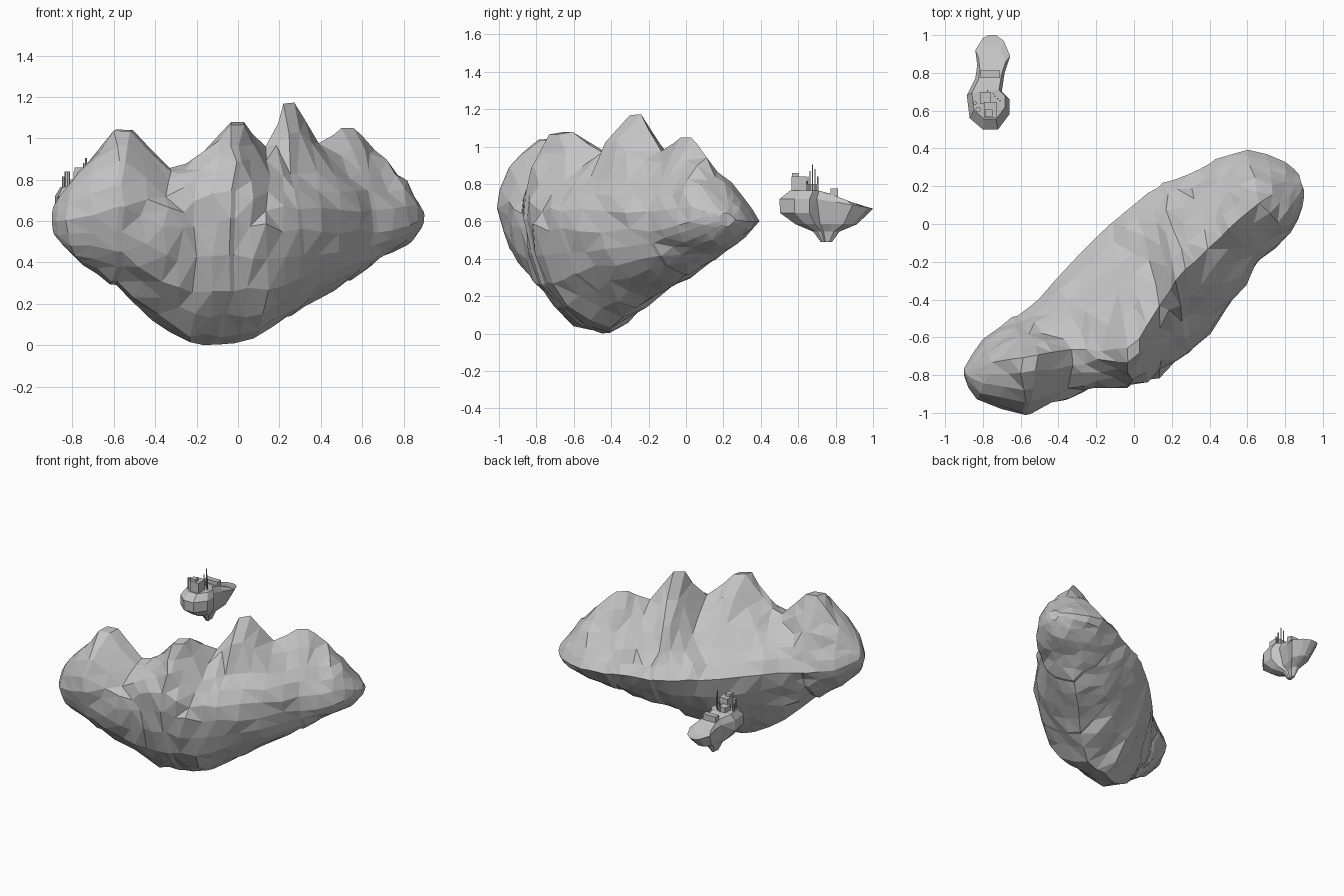
import bpy, bmesh, math, random
from mathutils import Vector

if "Cube" in bpy.data.objects:
    bpy.data.objects.remove(bpy.data.objects["Cube"])

random.seed(4)
stone = bpy.data.materials.new("grey_stone")
stone.diffuse_color = (0.55, 0.55, 0.55, 1)
stone.use_nodes = True
stone.node_tree.nodes["Principled BSDF"].inputs["Base Color"].default_value = stone.diffuse_color


def finish(bm, name):
    bmesh.ops.recalc_face_normals(bm, faces=bm.faces)
    me = bpy.data.meshes.new(name)
    bm.to_mesh(me)
    bm.free()
    me.materials.append(stone)
    ob = bpy.data.objects.new(name, me)
    bpy.context.collection.objects.link(ob)
    return ob


def loft(bm, rings):
    rows = [[bm.verts.new(p) for p in r] for r in rings]
    n = len(rows[0])
    for a, b in zip(rows, rows[1:]):
        for i in range(n):
            bm.faces.new((a[i], a[(i + 1) % n], b[(i + 1) % n], b[i]))
    bm.faces.new(rows[0])
    bm.faces.new(rows[-1][::-1])


def spline(pts, steps):
    """Smooth curve through the points."""
    pts = [Vector(p) for p in pts]
    out = []
    for i in range(len(pts) - 1):
        p0, p1 = pts[max(i - 1, 0)], pts[i]
        p2, p3 = pts[i + 1], pts[min(i + 2, len(pts) - 1)]
        for s in range(steps):
            t = s / steps
            m1, m2 = (p2 - p0) * 0.4, (p3 - p1) * 0.4
            out.append(p1 * (2*t**3 - 3*t*t + 1) + m1 * (t**3 - 2*t*t + t)
                       + p2 * (3*t*t - 2*t**3) + m2 * (t**3 - t*t))
    return out + [pts[-1]]


# --- Large floating island: four guide curves, left end to right end ---
back = [(-.90, -.765, .63), (-.80, -.61, .58), (-.63, -.49, .56), (-.50, -.40, .56),
        (-.33, -.20, .56), (-.12, 0, .56), (0, .10, .56), (.14, .21, .57), (.29, .26, .58),
        (.42, .33, .59), (.60, .395, .60), (.80, .33, .60), (.875, .26, .61)]
ridge = [(-.885, -.79, .68), (-.75, -.735, .85), (-.55, -.70, 1.05), (-.33, -.66, .86),
         (-.18, -.67, .93), (0, -.63, 1.09), (.13, -.43, .96), (.25, -.27, 1.18), (.39, -.13, .98),
         (.53, 0, 1.06), (.66, .11, .94), (.80, .19, .74), (.885, .22, .645)]
front = [(-.90, -.80, .61), (-.83, -.93, .60), (-.57, -1.0, .66), (-.35, -.92, .56),
         (-.20, -.87, .58), (-.01, -.87, .60), (.15, -.80, .57), (.31, -.67, .56), (.50, -.45, .55),
         (.67, -.20, .55), (.83, -.05, .58), (.895, .09, .62), (.90, .18, .625)]
keel = [(-.885, -.79, .53), (-.75, -.78, .39), (-.60, -.70, .29), (-.42, -.58, .12),
        (-.23, -.48, .01), (-.10, -.42, 0), (.07, -.40, .03), (.25, -.27, .14), (.40, -.12, .23),
        (.53, 0, .31), (.64, .13, .42), (.78, .19, .47), (.88, .22, .57)]


def arc(rim, apex, n, w, cap=9.0):
    """Points from rim up (or down) to apex; w = roundness, cap = height where a peak begins."""
    res = []
    base = min(apex.z, cap)
    for k in range(n):
        t = k / n
        a = t * math.pi / 2
        h = t * (1 - w) + (1 - math.cos(a)) * w
        v = t * (1 - w) + math.sin(a) * w
        p = rim.lerp(apex, h)
        p.z = rim.z + (base - rim.z) * v + (apex.z - base) * max(0, 1 - 1.6 * (1 - h))
        res.append(p)
    return res


rings = []
curves = [spline(c, 2) for c in (back, ridge, front, keel)]
last = len(curves[0]) - 1
for i, (b, r, f, k) in enumerate(zip(*curves)):
    # left lumps bulge to the front, right peaks stand up from a shoulder
    shoulder = 1.1 - 0.22 * min(1, max(0, (r.x + 0.02) / 0.14))
    ring = arc(b, r, 5, 0.35, 0.87)
    ring += [r] + arc(f, r, 5, 0.95, shoulder)[::-1]
    ring += arc(f, k, 5, 0.8)[1:] + [k] + arc(b, k, 5, 0.45)[:0:-1]
    fade = min(1, i / 5, (last - i) / 7)
    for j, p in enumerate(ring):
        s = (0.005 if j in (0, 5, 15) else 0.017) * fade
        p = p + Vector([random.uniform(-s, s) for _ in range(3)])
        p.z = max(p.z, 0)
        ring[j] = p
    # blunt the peak tips
    if 0 < i < last:
        n0, n1 = curves[1][i - 1].z, curves[1][i + 1].z
        if r.z > max(n0, n1):
            d = (curves[1][i + 1] - curves[1][i - 1]).normalized() * 0.04
            low, high = [p.copy() for p in ring], [p.copy() for p in ring]
            for j in (4, 5, 6):
                low[j] -= d
                high[j] += d
            for j in (3, 7):
                low[j] -= d * .6
                high[j] += d * .6
            for j in range(len(ring)):
                if not 3 <= j <= 7:
                    low[j] -= d * .35
                    high[j] += d * .35
            low[5].z -= .012
            high[5].z -= .012
            rings += [low, high]
            continue
    rings.append(ring)
bm = bmesh.new()
loft(bm, rings)
bmesh.ops.triangulate(bm, faces=bm.faces, quad_method='SHORT_EDGE')
finish(bm, "large_island")

# --- Small floating island: peanut outline scaled in rings down to a stub ---
outline = [(-.72, .50), (-.80, .50), (-.87, .56), (-.885, .68), (-.84, .77), (-.83, .84),
           (-.84, .92), (-.80, .985), (-.77, 1.0), (-.73, 1.0), (-.69, .97), (-.655, .89),
           (-.685, .80), (-.70, .70), (-.66, .66), (-.66, .58)]
mid = (-.765, .75)


def rim_z(y):
    return 0.72 if y < .7 else 0.72 - (y - .7) * 0.17


def scaled(s, zf):
    return [(mid[0] + (x - mid[0]) * s, mid[1] + (y - mid[1]) * s, zf(y)) for x, y in outline]


def deck_z(y):
    return 0.764 - max(0, y - .72) * 0.30


bm = bmesh.new()
loft(bm, [scaled(.78, deck_z),
          scaled(1, rim_z),
          scaled(.99, lambda y: rim_z(y) - (.075 if y < .7 else .004)),
          scaled(.66, lambda y: .585),
          scaled(.28, lambda y: .545),
          scaled(.12, lambda y: .49)])
bmesh.ops.triangulate(bm, faces=[f for f in bm.faces if len(f.verts) > 4])
finish(bm, "small_island")


# --- Buildings and masts on the small island ---
def box(name, x0, x1, y0, y1, z0, z1):
    bm = bmesh.new()
    loft(bm, [[(x0, y0, z), (x1, y0, z), (x1, y1, z), (x0, y1, z)] for z in (z0, z1)])
    finish(bm, name)


def post(name, x, y, r, z0, z1, n=8):
    bm = bmesh.new()
    loft(bm, [[(x + r * math.cos(2 * math.pi * i / n), y + r * math.sin(2 * math.pi * i / n), z)
               for i in range(n)] for z in (z0, z1)])
    finish(bm, name)


box("main_hall", -.795, -.725, .565, .645, .745, .84)
box("hall_tower", -.79, -.75, .567, .605, .83, .86)
box("rear_house", -.815, -.76, .635, .70, .745, .80)
box("low_shed", -.815, -.71, .772, .812, .72, .775)
post("silo", -.825, .605, .014, .74, .84)
post("short_silo", -.842, .64, .009, .74, .815)
for i, (x, y, z) in enumerate([(-.71, .652, .84), (-.722, .663, .87), (-.735, .676, .905),
                               (-.745, .69, .88), (-.775, .705, .84)]):
    post("mast_%d" % (i + 1), x, y, .004, .74, z, 6)
